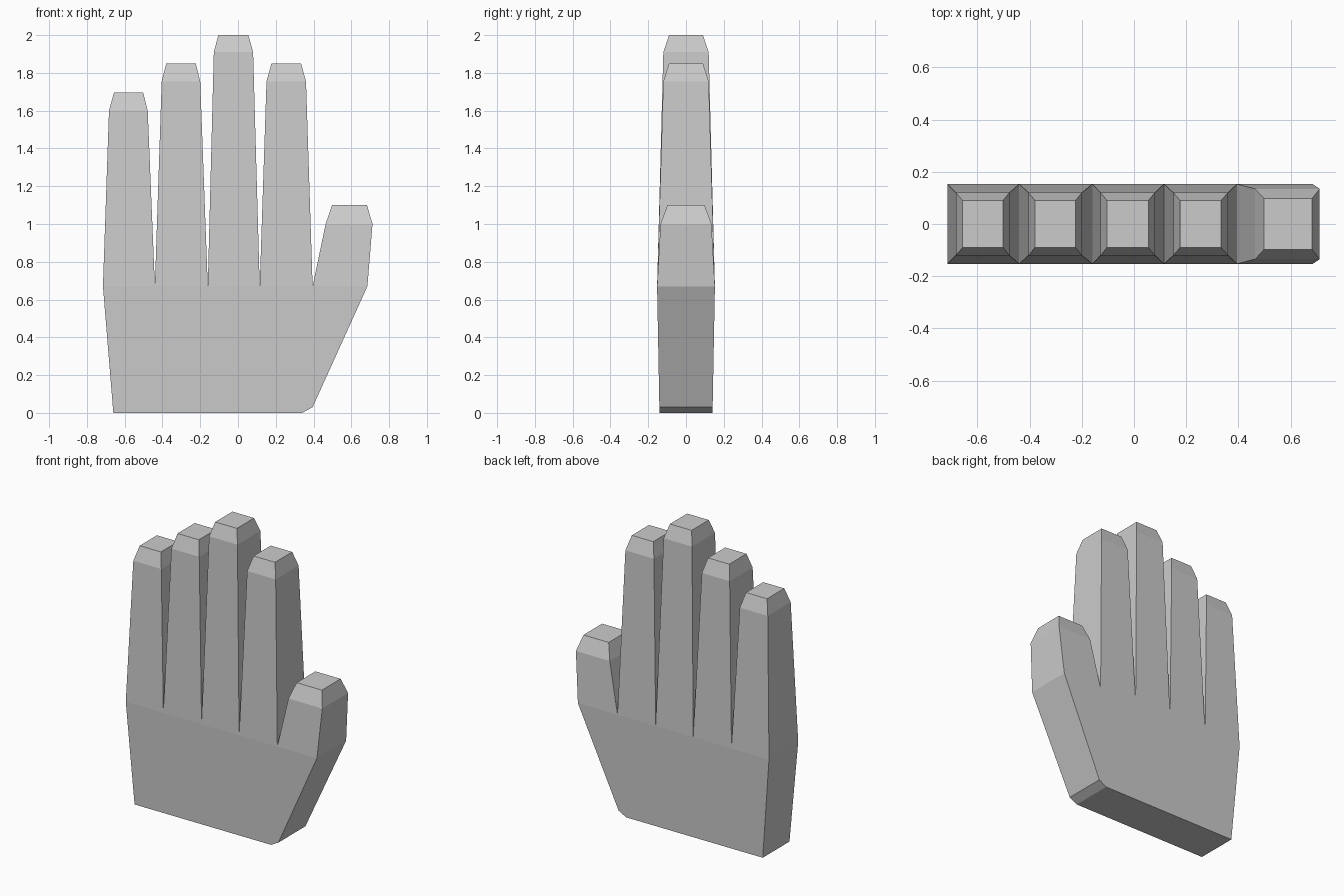
import bpy, bmesh

if "Cube" in bpy.data.objects:
    bpy.data.objects.remove(bpy.data.objects["Cube"])

KNUCKLE_Z, KNUCKLE_Y = 0.67, 0.153

bm = bmesh.new()


def pair(x, y, z):
    """Front and back vertex at the same place in the outline."""
    return bm.verts.new((x, -y, z)), bm.verts.new((x, y, z))


def loft(a, b):
    """Bridge two rings of (left pair, right pair) with four quads."""
    ra = (a[0][0], a[1][0], a[1][1], a[0][1])
    rb = (b[0][0], b[1][0], b[1][1], b[0][1])
    for i in range(4):
        j = (i + 1) % 4
        bm.faces.new((ra[i], ra[j], rb[j], rb[i]))
    return rb


# Knuckle line, shared by the palm and all the fingers
knuckles = [pair(x, KNUCKLE_Y, KNUCKLE_Z)
            for x in (-0.715, -0.44, -0.16, 0.115, 0.395, 0.685)]

# Palm: wrist edge with a small bevel below the thumb
wrist = [pair(-0.66, 0.14, 0.0), pair(0.34, 0.14, 0.0), pair(0.395, 0.141, 0.03)]
outline = wrist + knuckles[::-1]
bm.faces.new([p[0] for p in outline])
bm.faces.new([p[1] for p in reversed(outline)])
for a, b in zip(wrist, wrist[1:]):
    bm.faces.new((a[0], a[1], b[1], b[0]))
bm.faces.new((wrist[2][0], wrist[2][1], knuckles[-1][1], knuckles[-1][0]))
bm.faces.new((knuckles[0][0], knuckles[0][1], wrist[0][1], wrist[0][0]))

# Fingers and thumb: (left x, right x, half depth, z) at the shoulder and the tip
fingers = [
    ((-0.683, -0.478, 0.12, 1.60), (-0.657, -0.502, 0.09, 1.695)),
    ((-0.404, -0.200, 0.12, 1.755), (-0.380, -0.224, 0.09, 1.85)),
    ((-0.128, 0.080, 0.12, 1.91), (-0.104, 0.055, 0.09, 2.00)),
    ((0.151, 0.360, 0.12, 1.755), (0.177, 0.334, 0.09, 1.85)),
    ((0.464, 0.712, 0.135, 1.00), (0.498, 0.683, 0.098, 1.10)),
]
for i, sections in enumerate(fingers):
    ring = (knuckles[i], knuckles[i + 1])
    for x0, x1, y, z in sections:
        new = (pair(x0, y, z), pair(x1, y, z))
        top = loft(ring, new)
        ring = new
    bm.faces.new(top)

bmesh.ops.recalc_face_normals(bm, faces=bm.faces)
mesh = bpy.data.meshes.new("hand")
bm.to_mesh(mesh)
bm.free()
hand = bpy.data.objects.new("hand", mesh)
bpy.context.collection.objects.link(hand)
